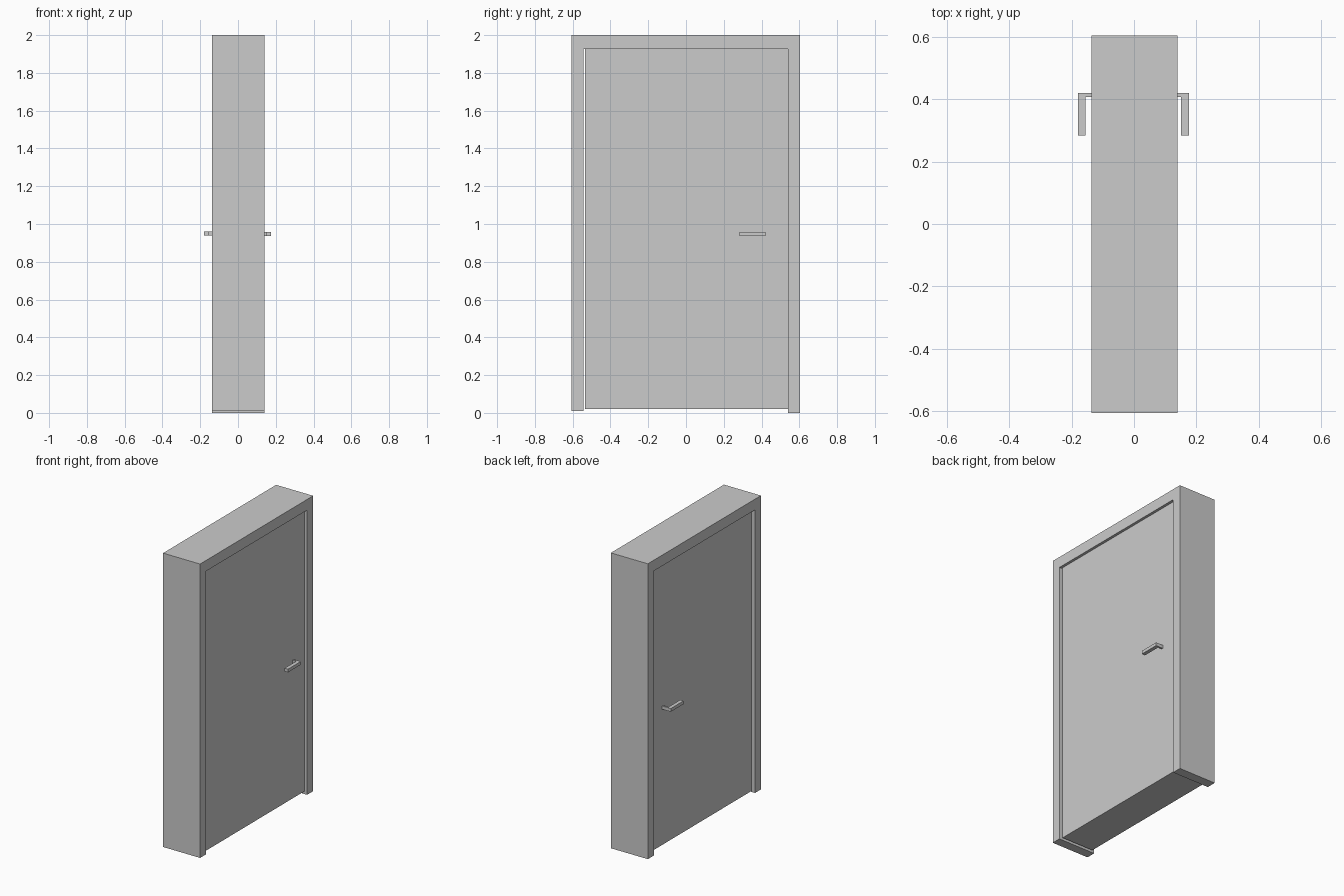
import bpy, bmesh
from mathutils import Vector

if "Cube" in bpy.data.objects:
    bpy.data.objects.remove(bpy.data.objects["Cube"])


def extrude_profile(name, points, offset):
    """Make a solid by extruding a closed 3D polygon along an offset vector."""
    bm = bmesh.new()
    face = bm.faces.new([bm.verts.new(p) for p in points])
    res = bmesh.ops.extrude_face_region(bm, geom=[face], use_keep_orig=True)
    moved = [g for g in res["geom"] if isinstance(g, bmesh.types.BMVert)]
    bmesh.ops.translate(bm, verts=moved, vec=Vector(offset))
    bmesh.ops.recalc_face_normals(bm, faces=bm.faces)
    mesh = bpy.data.meshes.new(name)
    bm.to_mesh(mesh)
    bm.free()
    obj = bpy.data.objects.new(name, mesh)
    bpy.context.collection.objects.link(obj)
    return obj


BACK, FRONT = -0.137, 0.14        # frame faces in x
DOOR_BACK, DOOR_FRONT = -0.115, 0.122

# Door frame: two jambs and a head; the hinge-side foot ends slightly higher
frame = [(-0.606, 0.01), (-0.606, 2.0), (0.604, 2.0), (0.604, 0.0),
         (0.539, 0.0), (0.539, 1.927), (-0.543, 1.927), (-0.543, 0.01)]
extrude_profile("door_frame", [(BACK, y, z) for y, z in frame],
                (FRONT - BACK, 0, 0))

# Door leaf, recessed on both sides, with a slim gap at the hinge side
leaf = [(-0.534, 0.02), (-0.534, 1.927), (0.539, 1.927), (0.539, 0.02)]
extrude_profile("door_leaf", [(DOOR_BACK, y, z) for y, z in leaf],
                (DOOR_FRONT - DOOR_BACK, 0, 0))


# Lever handles: L-shaped profile seen from above
def handle(name, root, inner, outer, z):
    lever = [(root, 0.42), (outer, 0.42), (outer, 0.284),
             (inner, 0.284), (inner, 0.408), (root, 0.408)]
    extrude_profile(name, [(x, y, z) for x, y in lever], (0, 0, 0.022))


handle("handle_right", DOOR_FRONT, 0.151, 0.176, 0.936)
handle("handle_left", DOOR_BACK, -0.155, -0.18, 0.939)
